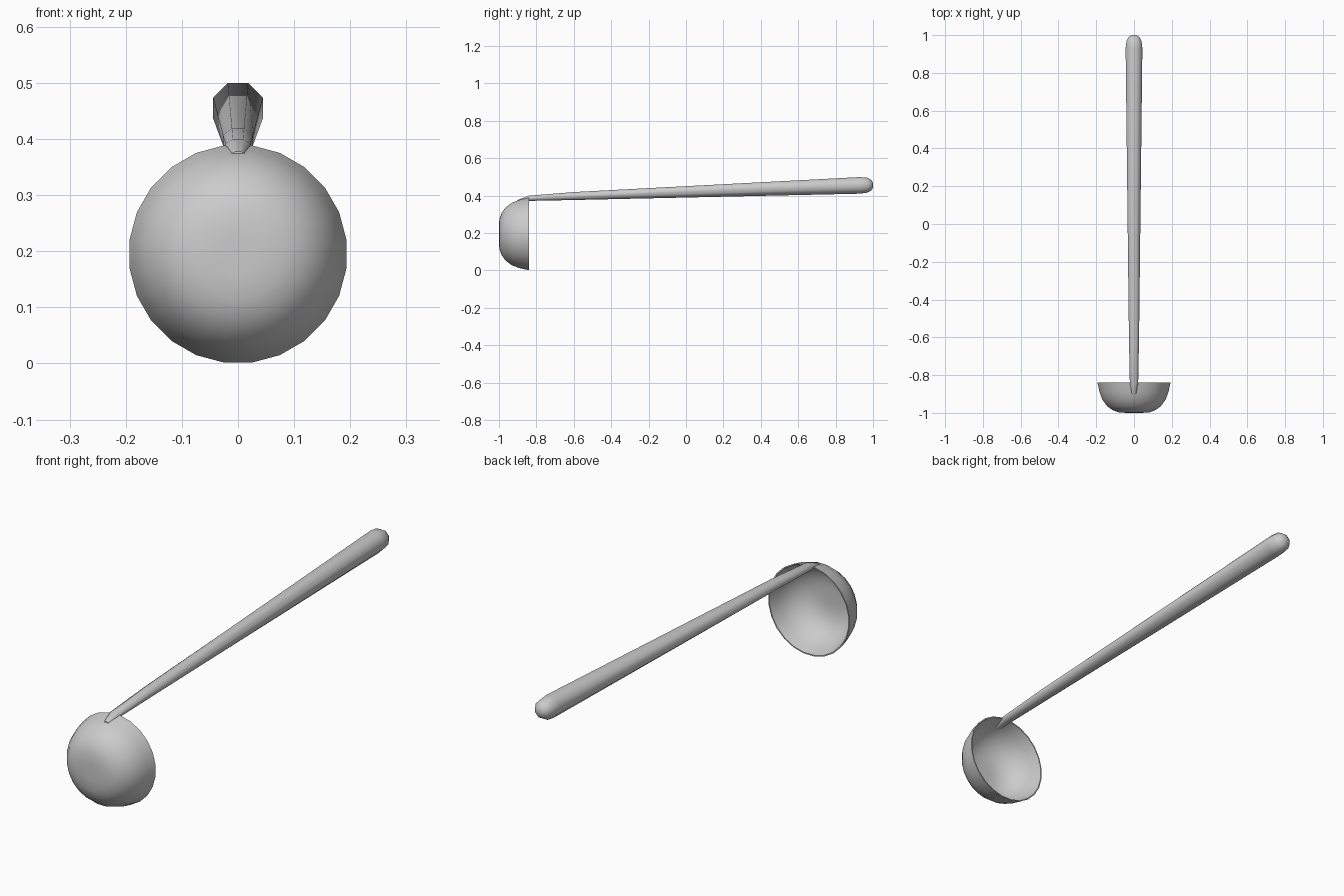
import bpy, bmesh
from math import sin, cos, pi, radians

cube = bpy.data.objects.get("Cube")
if cube:
    bpy.data.objects.remove(cube)

steel = bpy.data.materials.new("brushed_steel")
steel.use_nodes = True
colour = (0.6, 0.6, 0.6, 1)
steel.diffuse_color = colour
steel.node_tree.nodes["Principled BSDF"].inputs["Base Color"].default_value = colour


def loft(name, rings, sides, cap_start, cap_end, angle):
    """Skin rings (y, centre z, half width, half height) along y."""
    bm = bmesh.new()
    loops = []
    for y, z, w, h in rings:
        turns = [2 * pi * (i + 0.5) / sides for i in range(sides)]
        loops.append([bm.verts.new((w * cos(t), y, z + h * sin(t))) for t in turns])
    for a, b in zip(loops, loops[1:]):
        for i in range(sides):
            j = (i + 1) % sides
            bm.faces.new((a[i], a[j], b[j], b[i]))
    if cap_start:
        bm.faces.new(loops[0])
    if cap_end:
        bm.faces.new(loops[-1])
    bmesh.ops.recalc_face_normals(bm, faces=bm.faces)
    mesh = bpy.data.meshes.new(name)
    bm.to_mesh(mesh)
    bm.free()
    obj = bpy.data.objects.new(name, mesh)
    bpy.context.collection.objects.link(obj)
    mesh.materials.append(steel)
    bpy.ops.object.select_all(action='DESELECT')
    obj.select_set(True)
    bpy.context.view_layer.objects.active = obj
    bpy.ops.object.shade_smooth_by_angle(angle=radians(angle))
    return obj


# Bowl: outer skin from its flat bottom to the rim, then the inner skin back
outer = [(-1.0, 0.035), (-0.998, 0.08), (-0.985, 0.115), (-0.965, 0.143),
         (-0.93, 0.169), (-0.89, 0.184), (-0.84, 0.195)]
inner = [(-0.84, 0.19), (-0.89, 0.178), (-0.93, 0.162), (-0.96, 0.137),
         (-0.978, 0.11), (-0.99, 0.077), (-0.992, 0.035)]
loft("bowl", [(y, 0.195, r, r) for y, r in outer + inner], 24, True, True, 50)

# Handle: neck blending into the bowl rim, slow taper, rounded end
handle = [(-0.9, 0.372, 0.012, 0.006), (-0.84, 0.386, 0.024, 0.015),
          (-0.6, 0.398, 0.029, 0.023), (0.93, 0.455, 0.048, 0.048),
          (0.97, 0.456, 0.043, 0.043), (0.99, 0.456, 0.031, 0.031),
          (1.0, 0.456, 0.014, 0.014)]
loft("handle", handle, 8, True, True, 60)
